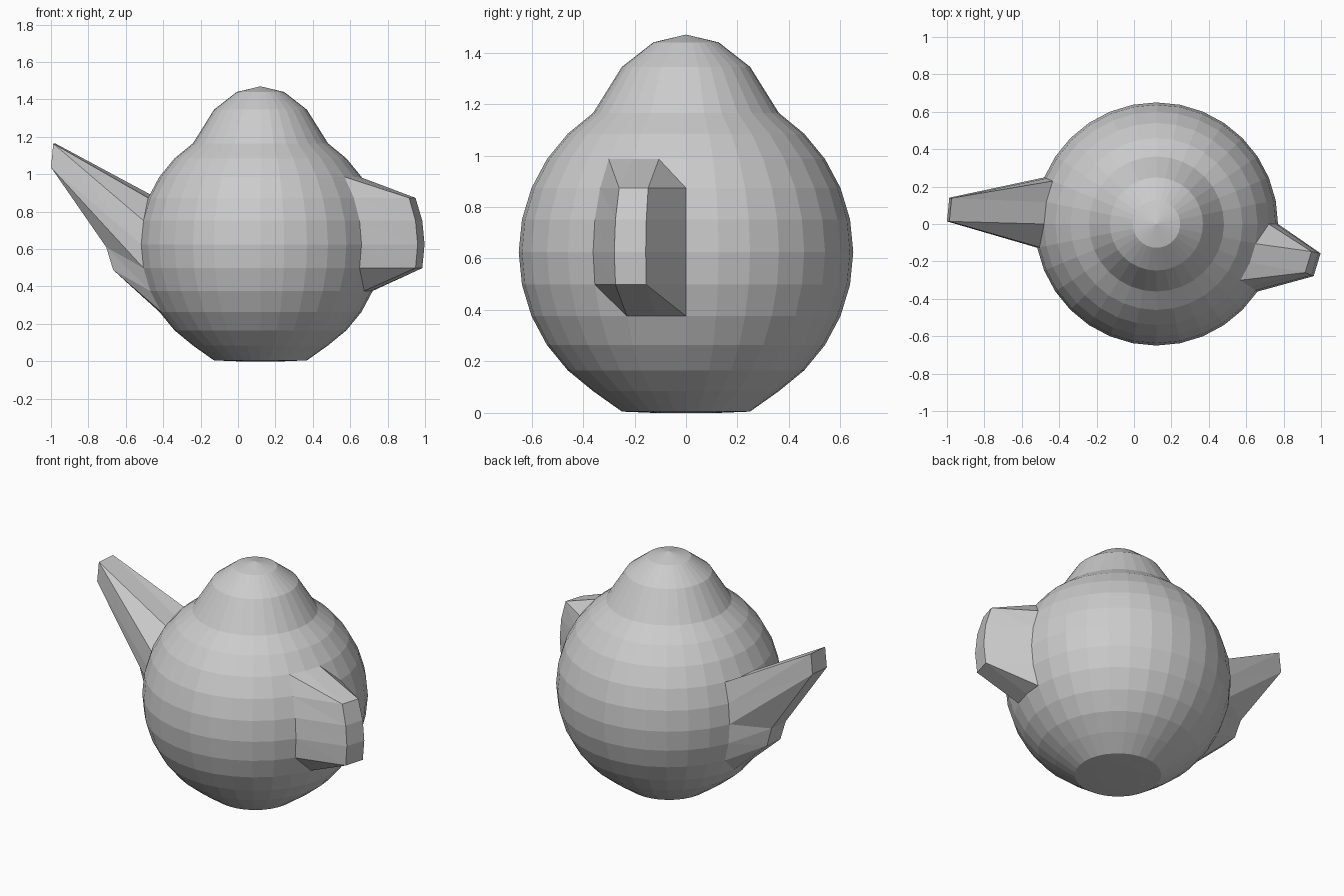
import bpy, bmesh, math
from mathutils import Vector

if "Cube" in bpy.data.objects:
    bpy.data.objects.remove(bpy.data.objects["Cube"])

SEG, RINGS, R = 32, 16, 0.65
CX, CZ = 0.12, 0.625

# Body rings: a UV sphere with a flattened foot and a raised lid
heights = [CZ - R * math.cos(math.pi * i / RINGS) for i in range(RINGS + 1)]
heights[:3] = [0.0, 0.0, 0.005]
heights[14:] = [1.345, 1.44, 1.47]

bm = bmesh.new()
rings = []
for i in range(1, RINGS):
    r = R * math.sin(math.pi * i / RINGS)
    rings.append([bm.verts.new((CX + r * math.cos(2 * math.pi * j / SEG),
                                r * math.sin(2 * math.pi * j / SEG),
                                heights[i])) for j in range(SEG)])
bottom = bm.verts.new((CX, 0, heights[0]))
top = bm.verts.new((CX, 0, heights[-1]))

# Side faces, split along one consistent diagonal
for low, high in zip(rings, rings[1:]):
    for j in range(SEG):
        k = (j + 1) % SEG
        bm.faces.new((low[j], low[k], high[j]))
        bm.faces.new((low[k], high[k], high[j]))

# Foot and lid caps
for j in range(SEG):
    k = (j + 1) % SEG
    bm.faces.new((bottom, rings[0][k], rings[0][j]))
    bm.faces.new((top, rings[-1][j], rings[-1][k]))


def pull(columns, levels, offset):
    """Pull a patch of the body surface outwards."""
    for i in levels:
        for j in columns:
            rings[i - 1][j].co += Vector(offset)


# Handle
pull((30, 31), (7, 8, 9, 10), (0.24, -0.03, 0))
# Spout tip and the bulge under it
pull((15, 16), (8, 9), (-0.47, 0.014, 0.412))
pull((15, 16), (6, 7), (-0.187, 0.006, 0.112))

mesh = bpy.data.meshes.new("teapot")
bm.to_mesh(mesh)
bm.free()
teapot = bpy.data.objects.new("teapot", mesh)
bpy.context.collection.objects.link(teapot)
